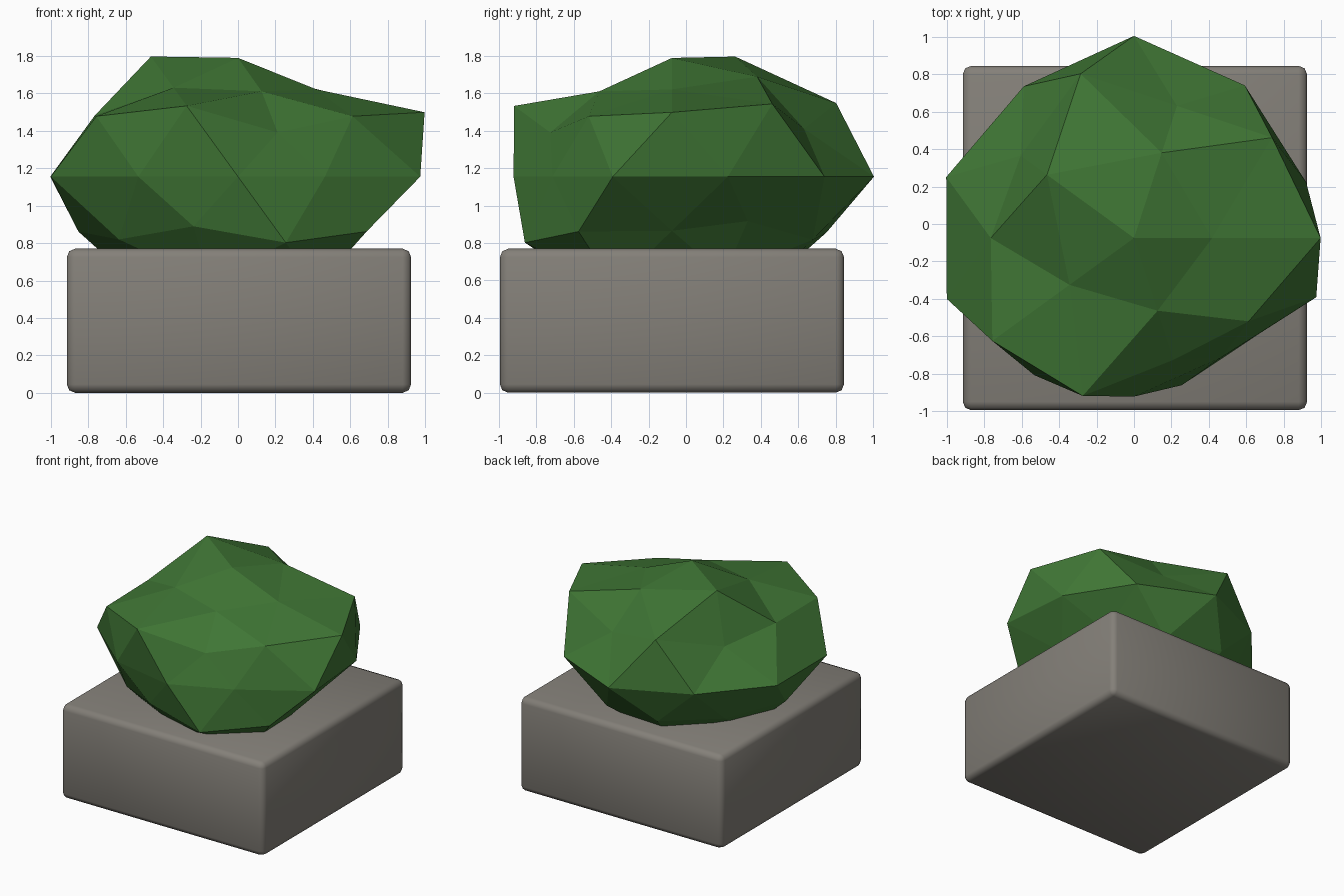
import bpy, bmesh
from math import atan2, degrees

if "Cube" in bpy.data.objects:
    bpy.data.objects.remove(bpy.data.objects["Cube"])


def add_object(name, bm, color):
    mesh = bpy.data.meshes.new(name)
    bm.to_mesh(mesh)
    bm.free()
    obj = bpy.data.objects.new(name, mesh)
    bpy.context.collection.objects.link(obj)
    mat = bpy.data.materials.new(name + "_colour")
    mat.diffuse_color = (*color, 1)
    mat.use_nodes = True
    mat.node_tree.nodes["Principled BSDF"].inputs["Base Color"].default_value = mat.diffuse_color
    mesh.materials.append(mat)
    return obj


# Stone block with softly rounded edges
bm = bmesh.new()
bmesh.ops.create_cube(bm, size=1)
for v in bm.verts:
    v.co = (v.co.x * 1.84 + 0.005, v.co.y * 1.84 - 0.075, v.co.z * 0.77 + 0.385)
bmesh.ops.bevel(bm, geom=bm.edges[:], offset=0.045, segments=2, profile=0.5,
                affect='EDGES')
for f in bm.faces:
    f.smooth = True
add_object("stone_block", bm, (0.23, 0.215, 0.19))

# Bush: squashed low-poly sphere, each vertex pushed in or out along its radius.
# Rings: (unit height, first azimuth, radius factors at even steps round the ring)
RINGS = [
    (1.0, 0, [0.92]),
    (0.8507, 0, [0.795, 0.911, 1.094, 0.81, 0.777]),
    (0.5257, 36, [1.073, 1.085, 0.90, 1.043, 0.89]),
    (0.4472, 0, [1.115, 0.83, 0.837, 1.046, 0.765]),
    (0.0, 18, [0.967, 1.008, 1.08, 1.002, 1.055, 1.052, 0.906, 0.847, 0.79, 1.024]),
    (-0.4472, 36, [0.77, 0.97, 0.953, 0.86, 0.95]),
    (-0.5257, 0, [0.797, 0.93, 0.90, 0.925, 0.972]),
    (-0.8507, 36, [0.9, 1.0, 1.0, 0.95, 1.0]),
    (-1.0, 0, [0.9]),
]


def bush_radius(co):
    _, start, factors = min(RINGS, key=lambda r: abs(r[0] - co.z))
    step = 360 / len(factors)
    return factors[round((degrees(atan2(co.y, co.x)) - start) / step) % len(factors)]


bm = bmesh.new()
bmesh.ops.create_icosphere(bm, subdivisions=2, radius=1)
for v in bm.verts:
    r = bush_radius(v.co.normalized())
    v.co = (v.co.x * r, v.co.y * r - 0.075, v.co.z * r * 0.69 + 1.155)
add_object("bush", bm, (0.05, 0.18, 0.035))
